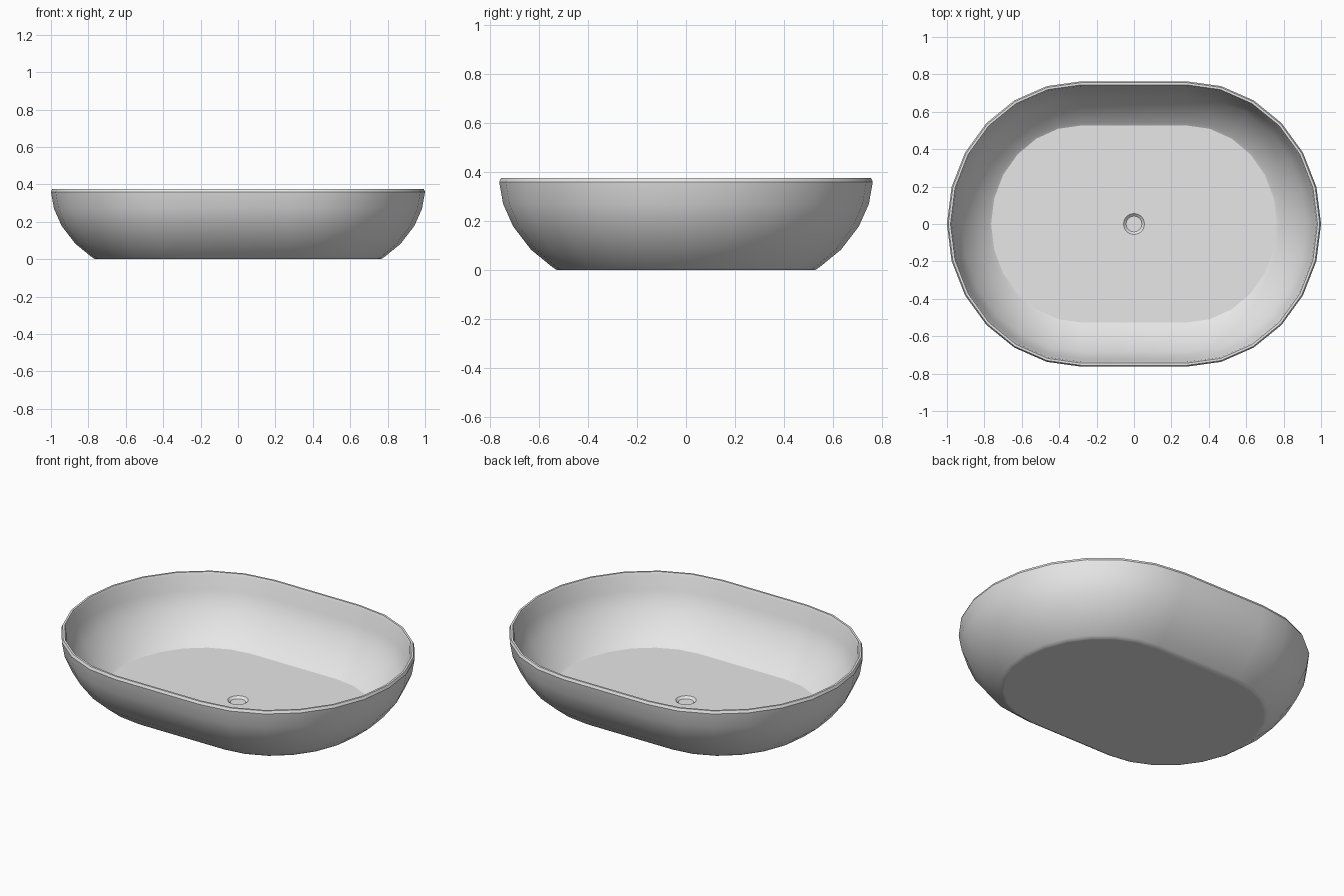
import bpy, bmesh
from math import sin, cos, pi, radians

cube = bpy.data.objects.get("Cube")
if cube:
    bpy.data.objects.remove(cube, do_unlink=True)

STEPS = 12            # segments in each rounded end
HALF_STRAIGHT = 0.28  # half length of the straight sides

ceramic = bpy.data.materials.new("light grey ceramic")
ceramic.use_nodes = True
ceramic.diffuse_color = (0.8, 0.8, 0.8, 1)
ceramic.node_tree.nodes["Principled BSDF"].inputs["Base Color"].default_value = (0.8, 0.8, 0.8, 1)


def ring(bm, radius, z, straight=HALF_STRAIGHT, narrow=0.043):
    """Oval loop: two half ellipses joined by straight sides."""
    verts = []
    for side in (1, -1):
        for i in range(STEPS + 1):
            a = -pi / 2 + pi * i / STEPS
            verts.append(bm.verts.new((side * (straight + (radius - narrow) * cos(a)),
                                       side * radius * sin(a), z)))
    return verts


# Section from the underside, up the outer wall, over the rim and down inside
wall = [(0.515, 0), (0.527, 0), (0.545, 0.011), (0.633, 0.083), (0.706, 0.178),
        (0.747, 0.27), (0.763, 0.36), (0.756, 0.375),
        (0.744, 0.375), (0.737, 0.36), (0.723, 0.275), (0.684, 0.188),
        (0.614, 0.095), (0.543, 0.03), (0.527, 0.02), (0.515, 0.02)]
# Round drain recess in the middle of the floor
drain = [(0.062, 0.02), (0.056, 0.02), (0.052, 0.016), (0.042, 0.008), (0.036, 0.008)]

bm = bmesh.new()
rings = [ring(bm, r, z) for r, z in wall]
rings += [ring(bm, r, z, 0, 0) for r, z in drain]
for low, high in zip(rings, rings[1:]):
    for i in range(len(low)):
        j = (i + 1) % len(low)
        bm.faces.new((low[i], low[j], high[j], high[i]))
bm.faces.new(rings[0][::-1])
bm.faces.new(rings[-1])
bmesh.ops.remove_doubles(bm, verts=bm.verts, dist=0.0005)
bmesh.ops.recalc_face_normals(bm, faces=bm.faces)

mesh = bpy.data.meshes.new("basin")
bm.to_mesh(mesh)
bm.free()
mesh.materials.append(ceramic)
basin = bpy.data.objects.new("basin", mesh)
bpy.context.collection.objects.link(basin)

bpy.ops.object.select_all(action="DESELECT")
basin.select_set(True)
bpy.context.view_layer.objects.active = basin
bpy.ops.object.shade_smooth_by_angle(angle=radians(32))
